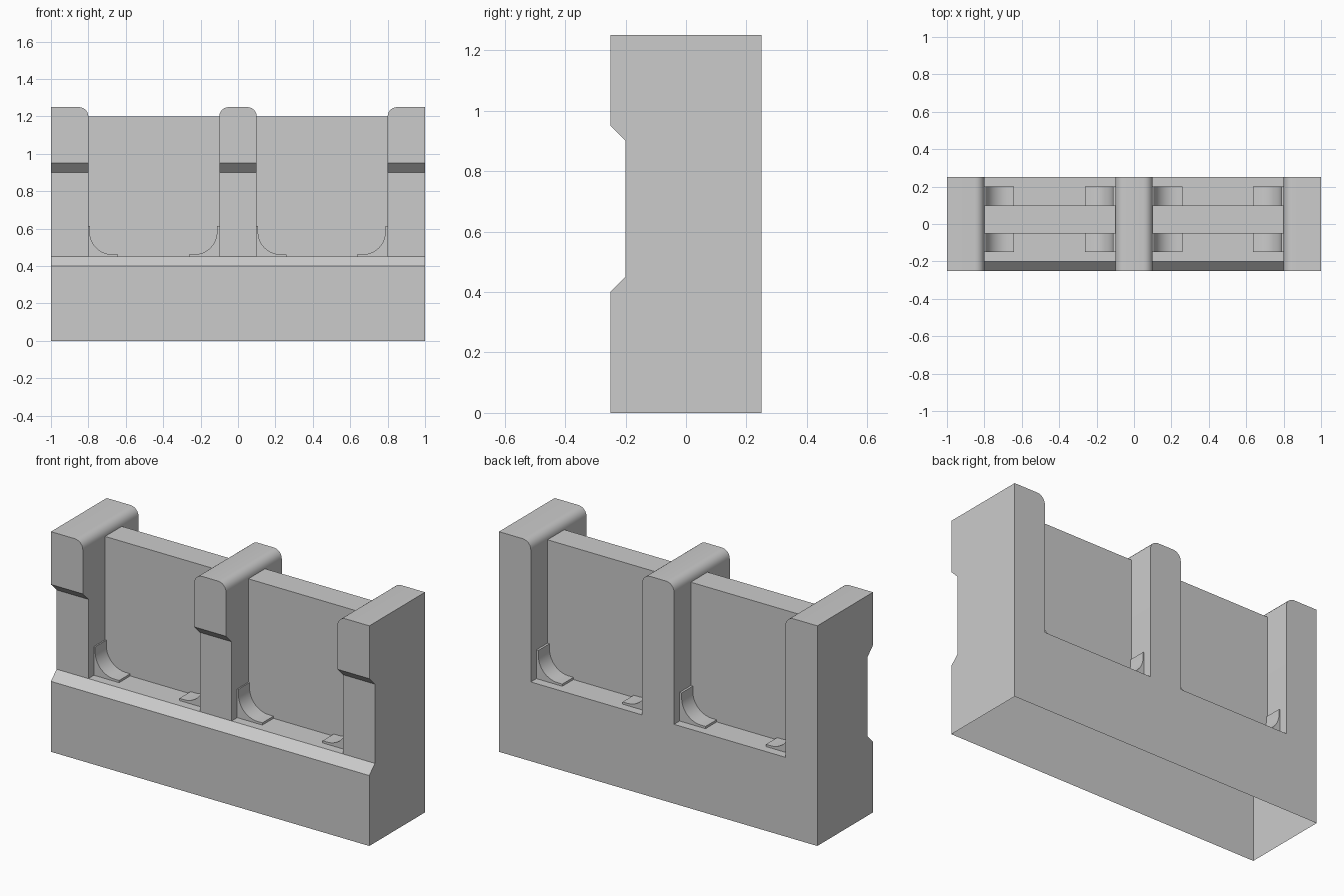
import bpy, bmesh
from math import sin, cos, pi, radians

default = bpy.data.objects.get("Cube")
if default:
    bpy.data.objects.remove(default, do_unlink=True)

grey = bpy.data.materials.new("light_grey")
grey.use_nodes = True
grey.diffuse_color = (0.6, 0.6, 0.6, 1)
grey.node_tree.nodes["Principled BSDF"].inputs["Base Color"].default_value = (0.6, 0.6, 0.6, 1)


def prism(name, outline, offset, smooth=False):
    """Extrude a closed 3D outline along an offset vector."""
    bm = bmesh.new()
    base = bm.faces.new([bm.verts.new(p) for p in outline])
    new = bmesh.ops.extrude_face_region(bm, geom=[base], use_keep_orig=True)["geom"]
    bmesh.ops.translate(bm, vec=offset, verts=[v for v in new if isinstance(v, bmesh.types.BMVert)])
    bmesh.ops.recalc_face_normals(bm, faces=bm.faces)
    mesh = bpy.data.meshes.new(name)
    bm.to_mesh(mesh)
    bm.free()
    mesh.materials.append(grey)
    obj = bpy.data.objects.new(name, mesh)
    bpy.context.collection.objects.link(obj)
    if smooth:
        smooth_edges(obj)
    return obj


def activate(obj):
    bpy.ops.object.select_all(action="DESELECT")
    obj.select_set(True)
    bpy.context.view_layer.objects.active = obj


def smooth_edges(obj):
    activate(obj)
    bpy.ops.object.shade_smooth_by_angle(angle=radians(30))


def arc(cx, cz, r, start, end, steps):
    angles = [start + (end - start) * i / steps for i in range(steps + 1)]
    return [(cx + r * cos(a), cz + r * sin(a)) for a in angles]


FLOOR, TOP, R = 0.45, 1.25, 0.05
BAYS = [(-0.8, -0.1), (0.1, 0.8)]

# Frame: comb-shaped elevation with three round-shouldered posts
outline = [(-1, 0), (-1, TOP)]
for x0, x1 in BAYS:
    outline += arc(x0 - R, TOP - R, R, pi / 2, 0, 6)
    outline += [(x0, FLOOR), (x1, FLOOR)]
    outline += arc(x1 + R, TOP - R, R, pi, pi / 2, 6)
outline += [(1, TOP), (1, 0)]
frame = prism("frame", [(x, -0.25, z) for x, z in outline], (0, 0.5, 0))

# Recess with sloped ends along the front
recess = [(-0.3, 0.35), (-0.2, FLOOR), (-0.2, 0.9), (-0.3, 1.0)]
cutter = prism("recess_cutter", [(-1.1, y, z) for y, z in recess], (2.2, 0, 0))
cutter.hide_render = True
cut = frame.modifiers.new("recess", "BOOLEAN")
cut.operation = "DIFFERENCE"
cut.solver = "EXACT"
cut.object = cutter
activate(frame)
bpy.ops.object.modifier_apply(modifier=cut.name)
bpy.data.objects.remove(cutter, do_unlink=True)

# Open underside
bm = bmesh.new()
bm.from_mesh(frame.data)
under = [f for f in bm.faces if all(v.co.z < 0.001 for v in f.verts)]
bmesh.ops.delete(bm, geom=under, context="FACES")
bm.to_mesh(frame.data)
bm.free()
smooth_edges(frame)

# Curved corner bracket, measured from the wall and the floor
SIZE, THICK, BEND = 0.163, 0.0125, 0.12
bracket = [(0, 0), (SIZE, 0), (SIZE, THICK)]
bracket += arc(THICK + BEND, THICK + BEND, BEND, 1.5 * pi, pi, 10)
bracket += [(THICK, SIZE), (0, SIZE)]

# Each bay holds a panel and a pair of brackets
for side, (x0, x1) in zip(("right", "left"), BAYS):
    panel = [(x0, FLOOR), (x1, FLOOR), (x1, 1.2), (x0, 1.2)]
    prism(side + "_panel", [(x, -0.05, z) for x, z in panel], (0, 0.15, 0))
    for end, wall, d in (("right", x0 - 0.005, 1), ("left", x1, -1)):
        points = [(wall + d * u, -0.15, FLOOR + v) for u, v in bracket]
        prism(f"{side}_bay_{end}_bracket", points, (0, 0.35, 0), smooth=True)
